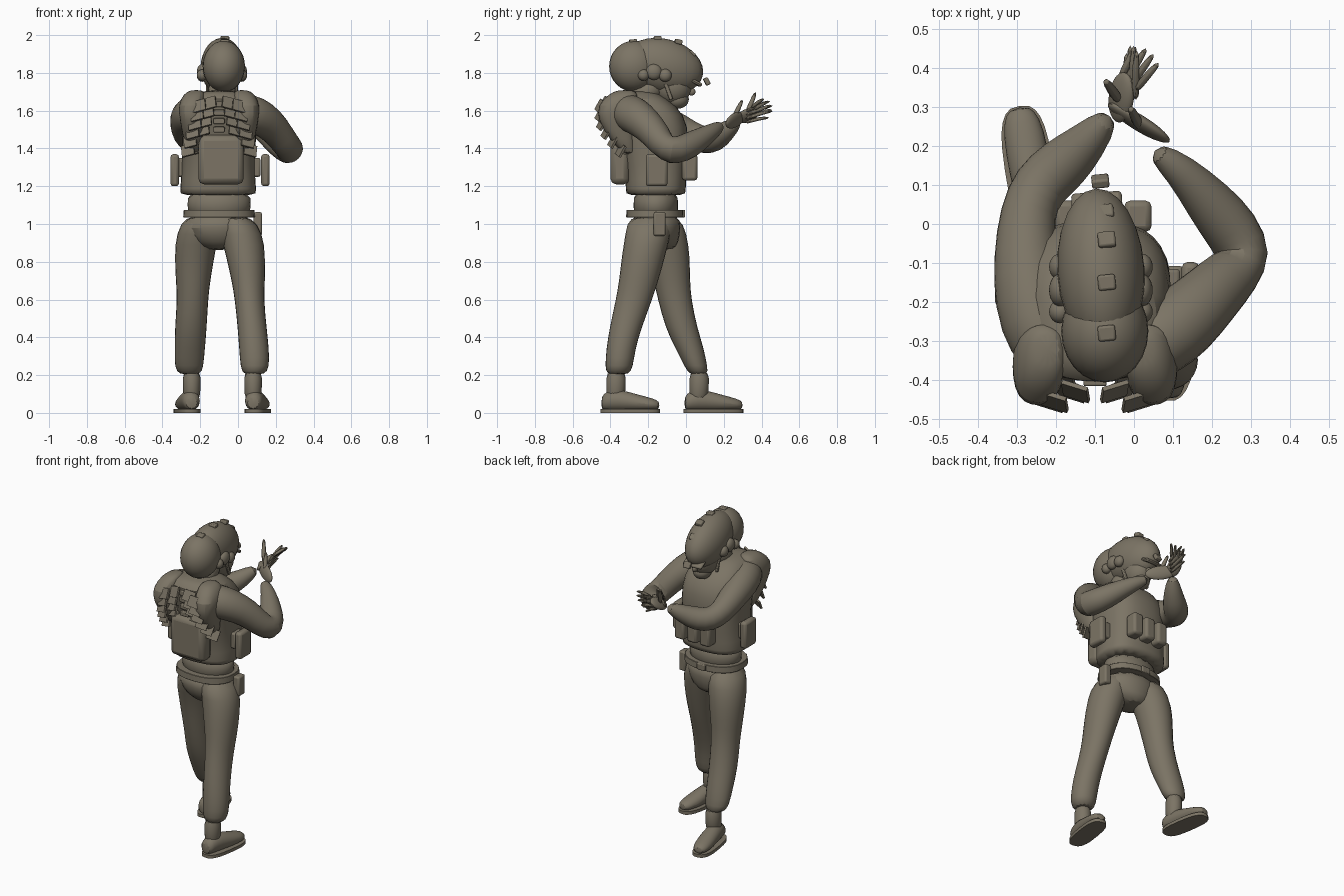
import bpy, bmesh, math
from mathutils import Vector, Matrix

if "Cube" in bpy.data.objects:
    bpy.data.objects.remove(bpy.data.objects["Cube"])

olive = bpy.data.materials.new("olive_grey")
olive.use_nodes = True
COLOUR = (0.2, 0.175, 0.13, 1)
olive.diffuse_color = COLOUR
olive.node_tree.nodes["Principled BSDF"].inputs["Base Color"].default_value = COLOUR
MID = -0.09  # centre line of the body


def finish(name, bm, levels=0, bevel=0):
    bmesh.ops.recalc_face_normals(bm, faces=bm.faces)
    me = bpy.data.meshes.new(name)
    bm.to_mesh(me)
    bm.free()
    me.materials.append(olive)
    ob = bpy.data.objects.new(name, me)
    bpy.context.scene.collection.objects.link(ob)
    if bevel:
        m = ob.modifiers.new("round", "BEVEL")
        m.width, m.segments = bevel, 2
    if levels:
        m = ob.modifiers.new("smooth", "SUBSURF")
        m.levels = m.render_levels = levels
    bpy.ops.object.select_all(action="DESELECT")
    ob.select_set(True)
    bpy.context.view_layer.objects.active = ob
    bpy.ops.object.shade_smooth_by_angle(angle=math.radians(40))
    return ob


def loft(name, rings, mode="path", power=1.0, sides=12, levels=1):
    """Skin rings (x, y, z, ra, rb); rings lie flat, upright or across the path."""
    bm = bmesh.new()
    rows = []
    for i, (x, y, z, ra, rb) in enumerate(rings):
        if mode == "flat":
            u, v = Vector((1, 0, 0)), Vector((0, 1, 0))
        else:
            a, b = rings[max(i - 1, 0)], rings[min(i + 1, len(rings) - 1)]
            d = (Vector(b[:3]) - Vector(a[:3])).normalized()
            if mode == "upright":
                d = Vector((d.x, d.y, 0)).normalized()
            u = d.cross(Vector((0, 0, 1))).normalized()
            v = u.cross(d)
        row = []
        for k in range(sides):
            t = math.tau * k / sides
            c, s = math.cos(t), math.sin(t)
            c = math.copysign(abs(c) ** power, c)
            s = math.copysign(abs(s) ** power, s)
            row.append(bm.verts.new(Vector((x, y, z)) + u * c * ra + v * s * rb))
        rows.append(row)
    for p, q in zip(rows, rows[1:]):
        for k in range(sides):
            n = (k + 1) % sides
            bm.faces.new((p[k], p[n], q[n], q[k]))
    bm.faces.new(rows[0])
    bm.faces.new(rows[-1])
    return finish(name, bm, levels)


def tube(name, points, **kw):
    return loft(name, [(x, y, z, r, r) for x, y, z, r in points], **kw)


def box(name, loc, size, rot=(0, 0, 0), bevel=0.01):
    bm = bmesh.new()
    bmesh.ops.create_cube(bm, size=1)
    bmesh.ops.scale(bm, vec=size, verts=bm.verts)
    ob = finish(name, bm, bevel=bevel)
    ob.location, ob.rotation_euler = loc, rot
    return ob


def ball(name, loc, radii, rot=(0, 0, 0)):
    bm = bmesh.new()
    bmesh.ops.create_uvsphere(bm, u_segments=24, v_segments=16, radius=1)
    bmesh.ops.scale(bm, vec=radii, verts=bm.verts)
    ob = finish(name, bm)
    ob.location, ob.rotation_euler = loc, rot
    return ob


# Vest, waist and belt
loft("vest", [(-.105, -.16, 1.15, .21, .165), (-.105, -.16, 1.17, .205, .16),
              (-.105, -.16, 1.3, .195, .165), (-.1, -.17, 1.45, .2, .19),
              (-.1, -.2, 1.58, .2, .2), (-.1, -.26, 1.67, .17, .16),
              (-.1, -.27, 1.71, .09, .09)], "flat", power=0.75, sides=16)
loft("waist", [(-.1, -.16, 1.02, .175, .13), (-.1, -.16, 1.1, .168, .115),
               (-.1, -.16, 1.18, .18, .13)], "flat", sides=16)
loft("belt", [(-.1, -.165, 1.035, .188, .15), (-.1, -.165, 1.037, .19, .152),
              (-.1, -.165, 1.073, .187, .15), (-.1, -.165, 1.075, .185, .148)],
     "flat", power=0.85, sides=24, levels=0)
box("belt_buckle", (-.1, -.015, 1.055), (.06, .02, .04), bevel=.005)
box("holster", (.105, -.14, 1.0), (.045, .065, .125))
loft("pelvis", [(-.1, -.16, 1.06, .17, .13), (-.1, -.165, .98, .2, .145),
                (-.1, -.155, .9, .15, .12), (-.1, -.14, .86, .07, .08)], "flat")

# Trouser legs, the right one stepping forward
loft("right_leg", [(-.19, -.15, 1.05, .09, .12), (-.215, -.12, .95, .118, .13),
                   (-.23, -.09, .83, .11, .115), (-.238, -.075, .7, .095, .1),
                   (-.24, -.06, .6, .085, .092), (-.25, -.025, .45, .088, .088),
                   (-.255, .02, .34, .083, .078), (-.26, .055, .24, .08, .062),
                   (-.255, .068, .2, .058, .05)], "flat")
loft("left_leg", [(-.02, -.19, 1.05, .09, .12), (.02, -.2, .95, .118, .125),
                  (.04, -.225, .83, .108, .12), (.055, -.25, .7, .092, .108),
                  (.06, -.275, .6, .08, .1), (.075, -.32, .45, .08, .088),
                  (.085, -.345, .34, .082, .08), (.09, -.355, .24, .08, .077),
                  (.085, -.36, .2, .058, .06)], "flat")

# Boots with flat soles
for side, s, x, y in (("right", -1, -.245, -.01), ("left", 1, .08, -.45)):
    loft(side + "_boot", [(x, y, .05, .035, .035), (x, y + .03, .065, .05, .055),
                          (x + s * .015, y + .1, .068, .052, .06),
                          (x + s * .03, y + .2, .052, .058, .045),
                          (x + s * .045, y + .28, .045, .05, .032),
                          (x + s * .05, y + .31, .04, .025, .02)], "upright")
    loft(side + "_ankle", [(x, y + .075, .06, .05, .055),
                           (x, y + .08, .14, .046, .052),
                           (x, y + .08, .23, .055, .058)], "flat")
    sole = loft(side + "_sole", [(0, 0, z, .062, .16) for z in (0, .02)],
                "flat", power=0.7, sides=24, levels=0)
    sole.location = (x + s * .025, y + .155, 0)
    sole.rotation_euler.z = -s * .15

# Backpack, webbing and pouches
box("backpack", (MID, -.35, 1.34), (.24, .1, .26), bevel=.03)
for i in range(4):
    box("back_webbing", (-.1, -.395 - .003 * i, 1.5 + .045 * i), (.06, .025, .03), bevel=.005)
for x in (-.17, -.08, .01):
    box("front_pouch", (x, .02, 1.3), (.07, .08, .14), bevel=.015)
for x in (-.335, .145):
    box("side_pouch", (x, -.155, 1.285), (.045, .115, .17), bevel=.015)
    box("side_pouch_tie", (.75 * x - .03, -.155, 1.3), (.08, .08, .1))

# Shoulder cape and its torn overlapping flaps
for s in (-1, 1):
    loft("shoulder_cape", [(-.1 + s * .12, -.29, 1.36, .05, .03),
                           (-.1 + s * .135, -.34, 1.45, .055, .07),
                           (-.1 + s * .145, -.37, 1.55, .065, .1),
                           (-.1 + s * .15, -.365, 1.63, .07, .108),
                           (-.1 + s * .13, -.33, 1.69, .06, .08),
                           (-.1 + s * .12, -.32, 1.71, .03, .04)], "flat", power=.8)
    for i in range(6):
        z = 1.39 + i * .047
        y = -.345 - .11 * math.sin(min(i / 4, 1) * math.pi / 2)
        for j in range(2):
            box("cape_flap", (-.1 + s * (.165 - .012 * i - .055 * j), y + .025 * j, z + .015 * j),
                (.07, .012, .065), (-.45, s * .25, s * .3), bevel=0)

# Neck, face and helmet
tube("neck", [(-.09, -.27, 1.64, .085), (-.085, -.2, 1.71, .075), (-.08, -.14, 1.76, .07)])
ball("face", (-.085, -.07, 1.73), (.08, .1, .1))
ball("jaw", (-.085, -.045, 1.66), (.055, .06, .05))
ball("nose", (-.085, .03, 1.7), (.015, .02, .02))
ball("helmet_shell", (-.085, -.12, 1.835), (.112, .215, .145), (-.25, 0, .06))
ball("helmet_back", (-.075, -.275, 1.835), (.112, .132, .135))
box("helmet_brim", (-.095, .05, 1.75), (.13, .07, .02), (-.5, 0, .06))
for y, z, tilt in ((-.28, 1.965, .1), (-.15, 1.982, 0), (-.04, 1.965, -.25),
                   (.03, 1.9, -.7), (.11, 1.755, -1.1)):
    box("helmet_clip", (-.07 - max(y, 0) * .15, y, z), (.045, .04, .025), (tilt, 0, .1), .006)

# Headset on both sides of the helmet
for x in (-.19, .02):
    for y, r in ((-.225, .03), (-.17, .042), (-.11, .034)):
        ball("ear_cup", (x, y, 1.805 - abs(y + .17) * .3), (.028, r, r))
    box("chin_strap", (.75 * x - .022, -.1, 1.72), (.012, .02, .13), (.35, 0, 0), .004)

# Arms reaching forward
tube("left_arm", [(-.01, -.33, 1.6, .09), (.06, -.3, 1.59, .105), (.13, -.25, 1.56, .1),
                  (.2, -.18, 1.5, .085), (.255, -.125, 1.42, .076),
                  (.285, -.08, 1.385, .078), (.25, -.01, 1.4, .077), (.19, .06, 1.44, .066),
                  (.12, .14, 1.49, .045), (.05, .19, 1.525, .028)])
tube("right_arm", [(-.19, -.34, 1.6, .09), (-.235, -.29, 1.59, .1), (-.265, -.2, 1.57, .1),
                   (-.28, -.08, 1.53, .085), (-.275, .03, 1.47, .074),
                   (-.245, .1, 1.44, .076), (-.18, .155, 1.45, .075),
                   (-.12, .21, 1.49, .056), (-.06, .28, 1.545, .03)])


def hand(name, wrist, knuckle, tip, across, thumb):
    """A flat palm, four spread two-joint fingers and a thumb."""
    w, k, t = Vector(wrist), Vector(knuckle), Vector(tip)
    side = Vector(across).normalized()
    along = (k - w).normalized()
    m = Matrix((side, along, side.cross(along))).transposed().to_4x4()
    palm = ball(name + "_palm", (w + k) / 2, (.042, (k - w).length * .62, .019))
    palm.rotation_euler = m.to_euler()
    for i in range(4):
        off = side * (i - 1.5) * .021
        end = t + off * 1.5 - (t - k) * .12 * abs(i - 1.4)
        mid = (k + off + end) / 2 + Vector((0, 0, .008))
        tube(name + "_finger", [(*(k + off - along * .02), .011), (*mid, .011), (*end, .007)], sides=8)
    base = w.lerp(k, .4)
    th = Vector(thumb)
    tube(name + "_thumb", [(*base, .016), (*base.lerp(th, .6), .014), (*th, .009)], sides=8)


hand("left_hand", (.035, .19, 1.53), (-.01, .33, 1.57), (-.005, .47, 1.615),
     (.3, .1, 1), (-.01, .3, 1.66))
hand("right_hand", (-.055, .28, 1.55), (-.01, .37, 1.6), (.045, .45, 1.64),
     (.6, -.4, .6), (-.075, .37, 1.7))
